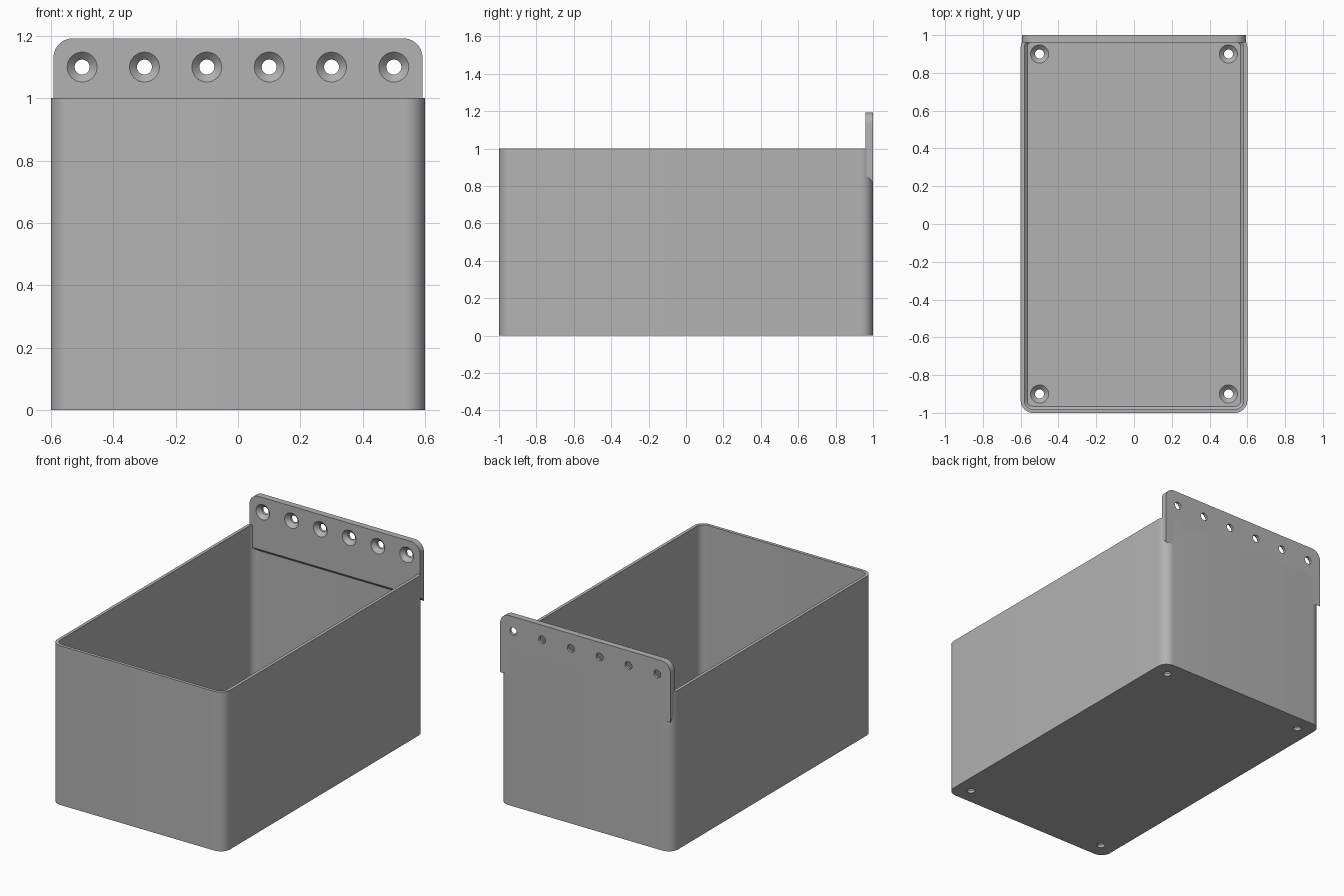
import bpy, bmesh
from math import sin, cos, pi
from mathutils import Vector

cube = bpy.data.objects.get("Cube")
if cube:
    bpy.data.objects.remove(cube, do_unlink=True)

grey = bpy.data.materials.new("plain_grey")
grey.use_nodes = True
colour = (0.45, 0.45, 0.45, 1)
grey.diffuse_color = colour
grey.node_tree.nodes["Principled BSDF"].inputs["Base Color"].default_value = colour


def loft(name, loops):
    """Skin a stack of equal-length loops and cap both ends."""
    bm = bmesh.new()
    rings = [[bm.verts.new(p) for p in loop] for loop in loops]
    n = len(rings[0])
    for low, high in zip(rings, rings[1:]):
        for i in range(n):
            j = (i + 1) % n
            bm.faces.new((low[i], low[j], high[j], high[i]))
    bm.faces.new(rings[0][::-1])
    bm.faces.new(rings[-1])
    bmesh.ops.recalc_face_normals(bm, faces=bm.faces)
    mesh = bpy.data.meshes.new(name)
    bm.to_mesh(mesh)
    bm.free()
    mesh.materials.append(grey)
    ob = bpy.data.objects.new(name, mesh)
    bpy.context.collection.objects.link(ob)
    return ob


def arc(cx, cy, r, start, steps=10):
    """Quarter circle of 2D points, counter-clockwise."""
    angles = [start + pi / 2 * i / steps for i in range(steps + 1)]
    return [(cx + r * cos(a), cy + r * sin(a)) for a in angles]


def rounded_loop(inset, z):
    """Rounded rectangle, moved inwards from the outer wall."""
    r = 0.065 - inset
    x, y = 0.6 - inset - r, 1 - inset - r
    corners = [(x, y), (-x, y), (-x, -y), (x, -y)]
    return [(px, py, z) for i, (cx, cy) in enumerate(corners)
            for px, py in arc(cx, cy, r, i * pi / 2)]


def plate_loop(y, bottom):
    """Upright plate outline with rounded top corners."""
    pts = arc(0.53, 1.13, 0.062, 0) + arc(-0.53, 1.13, 0.062, pi / 2)
    pts += [(-0.592, bottom), (0.592, bottom)]
    return [(x, y, z) for x, z in pts]


def cut_screw_holes(target, places, axis):
    """Countersunk holes; axis points from the entry face into the part."""
    axis = Vector(axis)
    side = Vector((1, 0, 0))
    up = axis.cross(side)
    profile = [(-0.01, 0.058), (0.024, 0.024), (0.08, 0.024)]
    for place in places:
        loops = [[Vector(place) + axis * d + r * (side * cos(a) + up * sin(a))
                  for a in (2 * pi * k / 32 for k in range(32))]
                 for d, r in profile]
        cutter = loft("hole_cutter", loops)
        cutter.hide_render = True
        bpy.context.view_layer.objects.active = target
        mod = target.modifiers.new("screw_hole", 'BOOLEAN')
        mod.operation = 'DIFFERENCE'
        mod.solver = 'EXACT'
        mod.object = cutter
        bpy.ops.object.modifier_apply(modifier=mod.name)
        bpy.data.objects.remove(cutter, do_unlink=True)


# Open bin: outer wall, rim, inner wall and chamfered floor edge
bin_body = loft("bin_body", [
    rounded_loop(0, 0), rounded_loop(0, 1), rounded_loop(0.02, 1),
    rounded_loop(0.02, 0.055), rounded_loop(0.035, 0.04)])
cut_screw_holes(bin_body, [(x, y, 0.04) for x in (-0.5, 0.5) for y in (-0.9, 0.9)],
                (0, 0, -1))

# Hanging plate with sloped underside
mounting_plate = loft("mounting_plate", [plate_loop(0.96, 0.86), plate_loop(1, 0.82)])
cut_screw_holes(mounting_plate, [(-0.5 + 0.2 * i, 0.96, 1.1) for i in range(6)],
                (0, 1, 0))

# Smooth the rounded corners, keep the edges sharp
for ob in (bin_body, mounting_plate):
    bpy.ops.object.select_all(action='DESELECT')
    ob.select_set(True)
    bpy.context.view_layer.objects.active = ob
    bpy.ops.object.shade_smooth_by_angle(angle=pi / 6)
